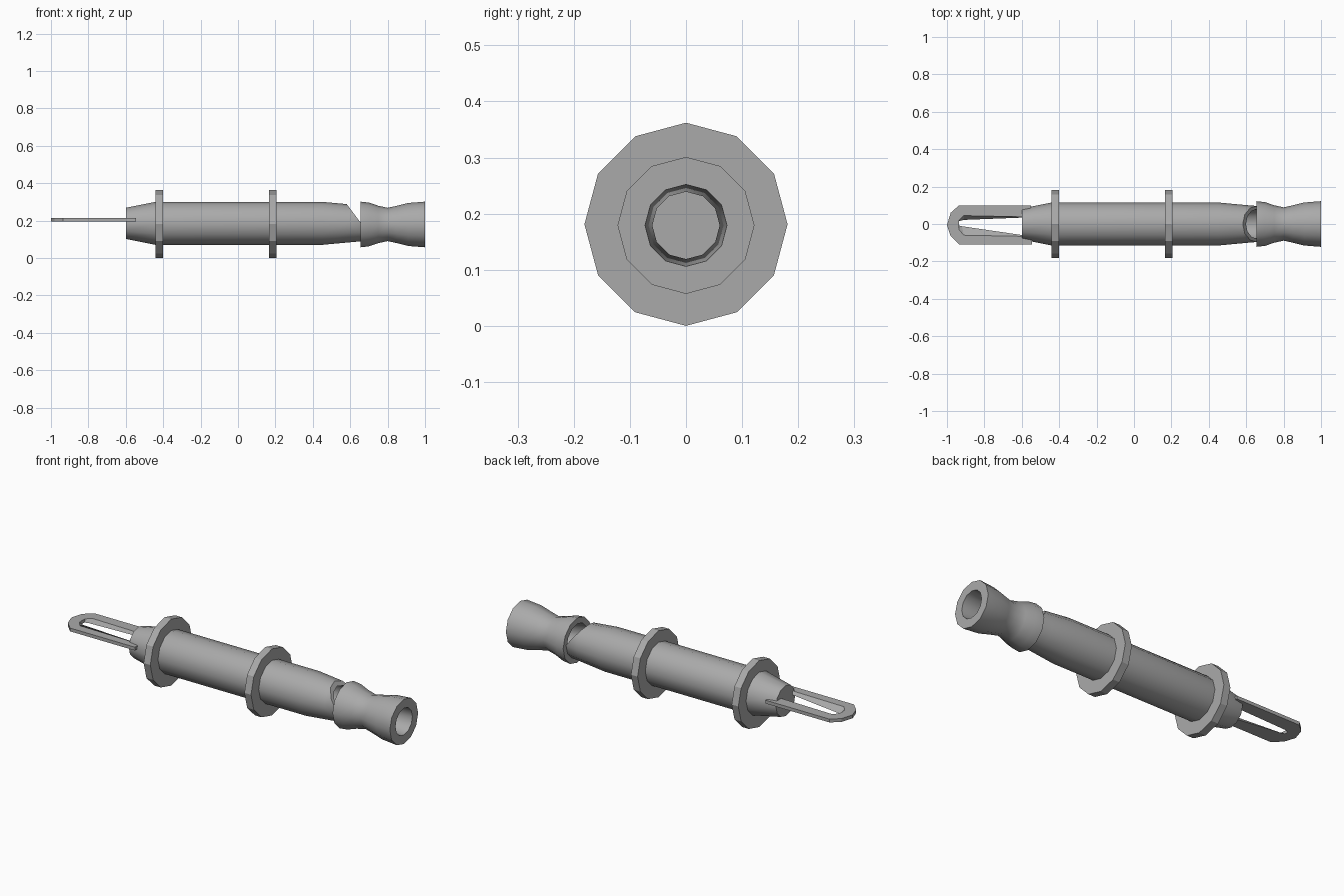
import bpy, bmesh, math
from mathutils import Vector

cube = bpy.data.objects.get("Cube")
if cube:
    bpy.data.objects.remove(cube, do_unlink=True)

SIDES = 12
grey = bpy.data.materials.new("plain grey")
grey.use_nodes = True
colour = (0.4, 0.4, 0.4, 1)
grey.diffuse_color = colour
grey.node_tree.nodes["Principled BSDF"].inputs["Base Color"].default_value = colour


def finish(name, bm, smooth=True):
    bmesh.ops.recalc_face_normals(bm, faces=bm.faces)
    mesh = bpy.data.meshes.new(name)
    bm.to_mesh(mesh)
    bm.free()
    mesh.materials.append(grey)
    obj = bpy.data.objects.new(name, mesh)
    bpy.context.collection.objects.link(obj)
    if smooth:
        bpy.ops.object.select_all(action='DESELECT')
        obj.select_set(True)
        bpy.context.view_layer.objects.active = obj
        bpy.ops.object.shade_smooth_by_angle(angle=math.radians(34))
    return obj


def lathe(profile, height, closed=False):
    """Turn (x, radius) points about the long axis; cap the ends unless closed."""
    bm = bmesh.new()
    rings = []
    for x, r in profile:
        ring = []
        for i in range(SIDES):
            a = math.tau * i / SIDES
            ring.append(bm.verts.new((x, r * math.sin(a), height + r * math.cos(a))))
        rings.append(ring)
    pairs = list(zip(rings, rings[1:]))
    if closed:
        pairs.append((rings[-1], rings[0]))
    for a, b in pairs:
        for i in range(SIDES):
            j = (i + 1) % SIDES
            bm.faces.new((a[i], a[j], b[j], b[i]))
    if not closed:
        bm.faces.new(rings[0])
        bm.faces.new(rings[-1])
    return bm


# Hollow-ended body, with its mouth sliced off at a slant
body = lathe([(-0.6, 0.083), (-0.44, 0.115), (0.45, 0.115), (0.59, 0.102),
              (0.66, 0.096), (0.66, 0.08), (0.3, 0.08)], 0.185)
cut = bmesh.ops.bisect_plane(
    body, geom=body.verts[:] + body.edges[:] + body.faces[:],
    plane_co=Vector((0.585, 0, 0.283)), plane_no=Vector((0.1, 0, 0.075)),
    clear_outer=True)
rim = [e for e in cut["geom_cut"] if isinstance(e, bmesh.types.BMEdge)]
bmesh.ops.edgenet_fill(body, edges=rim)
finish("body", body)

# Flared mouthpiece with a waisted bore
mouthpiece = lathe([(0.655, 0.122), (0.7, 0.117), (0.75, 0.1), (0.8, 0.089),
                    (0.85, 0.1), (0.91, 0.115), (1.0, 0.122),
                    (1.0, 0.073), (0.8, 0.06), (0.655, 0.09)], 0.179, closed=True)
finish("mouthpiece", mouthpiece)

# Two collar discs
for name, x in (("rear_collar", -0.422), ("front_collar", 0.185)):
    finish(name, lathe([(x - 0.02, 0.181), (x + 0.02, 0.181)], 0.181), smooth=False)

# Flat loop at the tail: outline and slot with sloped inner walls
outer = [(-0.545, -0.11), (-0.935, -0.11), (-0.98, -0.065), (-1, -0.005),
         (-0.98, 0.06), (-0.935, 0.1), (-0.55, 0.1)]
slot_top = [(-0.545, -0.067), (-0.91, -0.06), (-0.935, -0.03), (-0.937, -0.005),
            (-0.935, 0.02), (-0.91, 0.045), (-0.55, 0.037)]
slot_low = [(-0.545, -0.067), (-0.92, -0.012), (-0.935, -0.008), (-0.937, 0),
            (-0.935, 0.015), (-0.91, 0.022), (-0.55, 0.036)]
loop = bmesh.new()
rows = [[loop.verts.new((x, y, z)) for x, y in points]
        for points, z in ((outer, 0.195), (outer, 0.213), (slot_top, 0.213), (slot_low, 0.195))]
for k in range(4):
    a, b = rows[k], rows[(k + 1) % 4]
    for i in range(len(outer) - 1):
        loop.faces.new((a[i], a[i + 1], b[i + 1], b[i]))
for end in (0, -1):
    loop.faces.new([row[end] for row in rows])
finish("tail_loop", loop, smooth=False)
